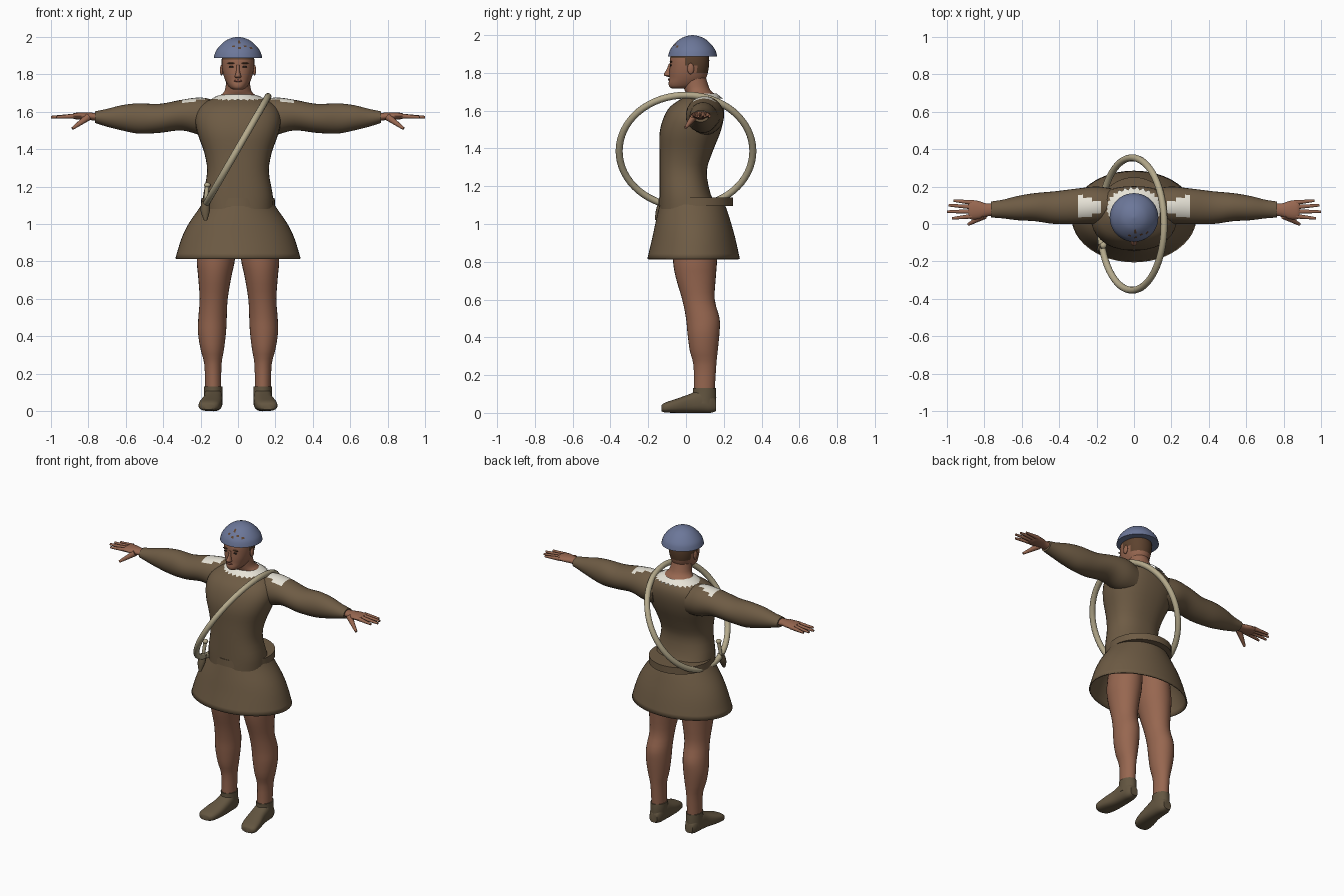
import bpy, bmesh, math
from mathutils import Vector

cube = bpy.data.objects.get("Cube")
if cube:
    bpy.data.objects.remove(cube, do_unlink=True)


def material(name, r, g, b):
    m = bpy.data.materials.new(name)
    m.use_nodes = True
    m.diffuse_color = (r, g, b, 1)
    m.node_tree.nodes["Principled BSDF"].inputs["Base Color"].default_value = (r, g, b, 1)
    m.node_tree.nodes["Principled BSDF"].inputs["Roughness"].default_value = 0.8
    return m


CLOTH = material("brown cloth", 0.155, 0.105, 0.058)
LEATHER = material("shoe leather", 0.125, 0.092, 0.052)
SKIN = material("skin", 0.31, 0.135, 0.08)
HAIR = material("brown hair", 0.11, 0.055, 0.028)
STEEL = material("blue steel", 0.15, 0.185, 0.32)
CORD = material("pale cord", 0.46, 0.40, 0.26)
LINEN = material("white linen", 0.80, 0.77, 0.68)
DARK = material("dark eyes", 0.03, 0.02, 0.015)
LIPS = material("lips", 0.22, 0.075, 0.05)


def finish(bm, name, mats, mirror=False, angle=50):
    """Turn a bmesh into a smooth-shaded object, optionally mirrored in x."""
    bmesh.ops.recalc_face_normals(bm, faces=bm.faces)
    me = bpy.data.meshes.new(name)
    bm.to_mesh(me)
    bm.free()
    ob = bpy.data.objects.new(name, me)
    bpy.context.collection.objects.link(ob)
    for m in mats:
        me.materials.append(m)
    for p in me.polygons:
        p.use_smooth = True
    me.set_sharp_from_angle(angle=math.radians(angle))
    if mirror:
        ob.modifiers.new("Mirror", 'MIRROR')
    return ob


def spline(rows, steps):
    """Catmull-Rom in-betweens for a list of section rows."""
    out = []
    for i in range(len(rows) - 1):
        a, b, c, d = rows[max(i - 1, 0)], rows[i], rows[i + 1], rows[min(i + 2, len(rows) - 1)]
        for k in range(steps):
            t = k / steps
            out.append([0.5 * (2 * q + (r - p) * t + (2 * p - 5 * q + 4 * r - s) * t * t
                               + (3 * q - p - 3 * r + s) * t ** 3)
                        for p, q, r, s in zip(a, b, c, d)])
    return out + [rows[-1]]


def loft(name, axis, rows, mats, n=28, steps=3, power=1.0, caps=True, mirror=False, rule=None):
    """Skin oval sections (position, a0, a1, b0, b1) set along an axis."""
    place = {'x': lambda t, a, b: (t, a, b), 'y': lambda t, a, b: (a, t, b),
             'z': lambda t, a, b: (a, b, t)}[axis]
    bm = bmesh.new()
    rings = []
    for t, a0, a1, b0, b1 in spline(rows, steps):
        ring = []
        for i in range(n):
            u = math.tau * i / n
            c, s = math.cos(u), math.sin(u)
            c, s = math.copysign(abs(c) ** power, c), math.copysign(abs(s) ** power, s)
            ring.append(bm.verts.new(place(t, (a0 + a1 + (a1 - a0) * c) / 2,
                                           (b0 + b1 + (b1 - b0) * s) / 2)))
        rings.append(ring)
    for p, q in zip(rings, rings[1:]):
        for i in range(n):
            j = (i + 1) % n
            bm.faces.new((p[i], p[j], q[j], q[i]))
    if caps:
        bm.faces.new(rings[0])
        bm.faces.new(rings[-1])
    bmesh.ops.recalc_face_normals(bm, faces=bm.faces)
    if rule:
        for f in bm.faces:
            f.material_index = rule(f.calc_center_median(), f.normal)
    return finish(bm, name, mats, mirror)


def centred(rows):
    return [(z, -w, w, y0, y1) for z, w, y0, y1 in rows]


def ball(name, at, size, mat, mirror=False):
    bm = bmesh.new()
    bmesh.ops.create_uvsphere(bm, u_segments=14, v_segments=8, radius=1)
    bmesh.ops.scale(bm, vec=size, verts=bm.verts)
    bmesh.ops.translate(bm, vec=at, verts=bm.verts)
    return finish(bm, name, [mat], mirror)


def rod(name, a, b, r0, r1, mat, mirror=False):
    """Tapered round bar between two points."""
    a, b = Vector(a), Vector(b)
    bm = bmesh.new()
    bmesh.ops.create_cone(bm, cap_ends=True, segments=10, radius1=r0, radius2=r1, depth=(b - a).length)
    turn = (b - a).to_track_quat('Z', 'Y')
    for v in bm.verts:
        v.co = turn @ v.co + (a + b) / 2
    return finish(bm, name, [mat], mirror)


# Tunic body, skirt and belt
loft("tunic_body", 'z', centred([
    (1.08, .19, -.14, .17), (1.16, .185, -.14, .13), (1.28, .165, -.14, .11), (1.38, .18, -.14, .14),
    (1.48, .215, -.14, .18), (1.56, .23, -.12, .2), (1.62, .21, -.085, .2), (1.66, .16, -.03, .18),
    (1.675, .11, 0, .15)]), [CLOTH], n=36, power=.85)
skirt = loft("skirt", 'z', centred([
    (.815, .335, -.205, .285), (.92, .303, -.18, .262), (1.0, .265, -.163, .24),
    (1.08, .21, -.145, .215), (1.11, .19, -.138, .2)]), [CLOTH], n=48, caps=False)
skirt.modifiers.new("Thickness", 'SOLIDIFY').thickness = 0.008
loft("belt", 'z', centred([(1.095, .198, -.146, .25), (1.14, .196, -.144, .25)]),
     [CLOTH], n=40, steps=1)


# Sleeves, with the linen showing on top of each shoulder
def shoulder_patch(c, normal):
    return int(.17 < c.x < .30 and normal.z > .6 and abs(c.y - .09) < .03 + .2 * (c.x - .15))


loft("sleeve", 'x', [
    (.12, .01, .19, 1.47, 1.66), (.2, 0, .2, 1.475, 1.676), (.3, 0, .19, 1.5, 1.664),
    (.42, 0, .175, 1.487, 1.642), (.53, .015, .165, 1.483, 1.645), (.62, .02, .15, 1.5, 1.635),
    (.7, .03, .13, 1.52, 1.615), (.765, .035, .12, 1.54, 1.602)],
    [CLOTH, LINEN], steps=4, mirror=True, rule=shoulder_patch)

# Ragged linen collar
bm = bmesh.new()
teeth = 56
loops = []
for w, d, z, jag in ((.085, .08, 1.692, 0), (.115, .09, 1.684, 0), (.14, .105, 1.668, .016)):
    loops.append([bm.verts.new(((w + jag * (i % 2)) * math.cos(math.tau * i / teeth),
                                .08 + (d + jag * (i % 2)) * math.sin(math.tau * i / teeth),
                                z - jag * (i % 2) * .5)) for i in range(teeth)])
for p, q in zip(loops, loops[1:]):
    for i in range(teeth):
        j = (i + 1) % teeth
        bm.faces.new((p[i], p[j], q[j], q[i]))
finish(bm, "collar", [LINEN])

# Hands
loft("palm", 'x', [
    (.74, .045, .11, 1.55, 1.593), (.79, .04, .11, 1.555, 1.595), (.83, .027, .123, 1.557, 1.596),
    (.87, .025, .128, 1.56, 1.594), (.885, .032, .123, 1.565, 1.588)], [SKIN], n=16, mirror=True)
for i, (base, tip, reach) in enumerate(((.115, .125, .965), (.091, .1, .99), (.067, .066, 1.0),
                                        (.042, .03, .972))):
    rod(f"finger_{i + 1}", (.865, base, 1.577), (reach, tip, 1.571), .0135, .007, SKIN, True)
rod("thumb", (.80, .045, 1.572), (.885, -.002, 1.51), .02, .008, SKIN, True)

# Legs and shoes
loft("leg", 'z', [
    (.12, .09, .175, .042, .152), (.25, .088, .18, .04, .16), (.33, .075, .2, .02, .168),
    (.42, .064, .214, .008, .177), (.5, .06, .212, 0, .178), (.6, .055, .205, -.02, .152),
    (.72, .035, .213, -.055, .158), (.82, .015, .22, -.07, .165), (.97, .01, .2, -.07, .165)],
    [SKIN], mirror=True)
loft("shoe", 'y', [
    (-.13, .125, .19, .008, .04), (-.11, .102, .21, .002, .055), (-.05, .087, .205, 0, .075),
    (.02, .083, .187, 0, .1), (.08, .083, .182, 0, .125), (.13, .09, .175, 0, .11),
    (.16, .105, .16, .01, .07)], [LEATHER], power=.75, mirror=True)
loft("shoe_cuff", 'z', [(.05, .085, .182, .02, .16), (.1, .083, .181, .035, .16),
                        (.132, .084, .181, .036, .158)], [LEATHER], mirror=True)


# Neck and head, with hair over the back and sides
def hair_line(c, normal):
    return int(c.z > 1.885 or (c.z > 1.80 and c.y > .055) or (c.z > 1.84 and c.y > 0))


loft("neck", 'z', centred([
    (1.63, .12, 0, .17), (1.68, .1, .005, .158), (1.71, .072, -.008, .128),
    (1.76, .063, -.02, .11), (1.80, .06, -.02, .1)]), [SKIN])
loft("head", 'z', centred([
    (1.718, .026, -.076, .02), (1.727, .042, -.088, .05), (1.745, .056, -.092, .085),
    (1.77, .069, -.088, .105), (1.80, .079, -.088, .115), (1.84, .086, -.086, .122),
    (1.88, .087, -.084, .122), (1.92, .08, -.07, .11), (1.95, .05, -.04, .08)]),
    [SKIN, HAIR], n=32, power=.92, rule=hair_line)
loft("nose", 'z', centred([
    (1.779, .007, -.095, -.07), (1.785, .018, -.113, -.07), (1.795, .015, -.117, -.07),
    (1.82, .009, -.102, -.07), (1.85, .008, -.09, -.07)]), [SKIN], n=12)
ball("ear", (.088, .025, 1.822), (.009, .018, .03), SKIN, True)
ball("eye", (.035, -.08, 1.84), (.014, .005, .005), DARK, True)
ball("eyebrow", (.037, -.08, 1.859), (.021, .007, .004), HAIR, True)
ball("mouth", (0, -.09, 1.765), (.024, .006, .006), LIPS)


# Helmet, worn through in a few spots at the front
def worn(c, normal):
    spot = math.sin(c.x * 95 + 1) * math.sin(c.z * 160)
    return int(c.y < -.01 and 1.935 < c.z < 1.985 and -.03 < c.x < .08 and spot > .55)


profile = [(1.886, .13), (1.9, .127), (1.925, .118), (1.955, .095), (1.98, .066), (1.994, .034), (2.0, .004)]
loft("helmet", 'z', [(z, -r, r, .035 - r, .035 + r) for z, r in profile], [STEEL, HAIR], n=40, rule=worn)

# Cord hoop slung across the body
bpy.ops.mesh.primitive_torus_add(major_segments=64, minor_segments=12, major_radius=.342, minor_radius=.018,
                                 location=(-.01, 0, 1.386), rotation=(0, math.radians(-60), 0))
hoop = bpy.context.object
hoop.name = "shoulder_hoop"
hoop.scale.y = 1.035
hoop.data.materials.append(CORD)
for p in hoop.data.polygons:
    p.use_smooth = True

# Knife at the right hip
rod("knife_handle", (-.175, -.125, 1.1), (-.165, -.115, 1.2), .01, .012, CORD)
ball("knife_pommel", (-.164, -.114, 1.208), (.018, .018, .014), CORD)
loft("knife_sheath", 'z', [(1.02, -.182, -.165, -.165, -.15), (1.07, -.2, -.15, -.16, -.12),
                           (1.12, -.195, -.15, -.145, -.105)], [LEATHER], n=12)
